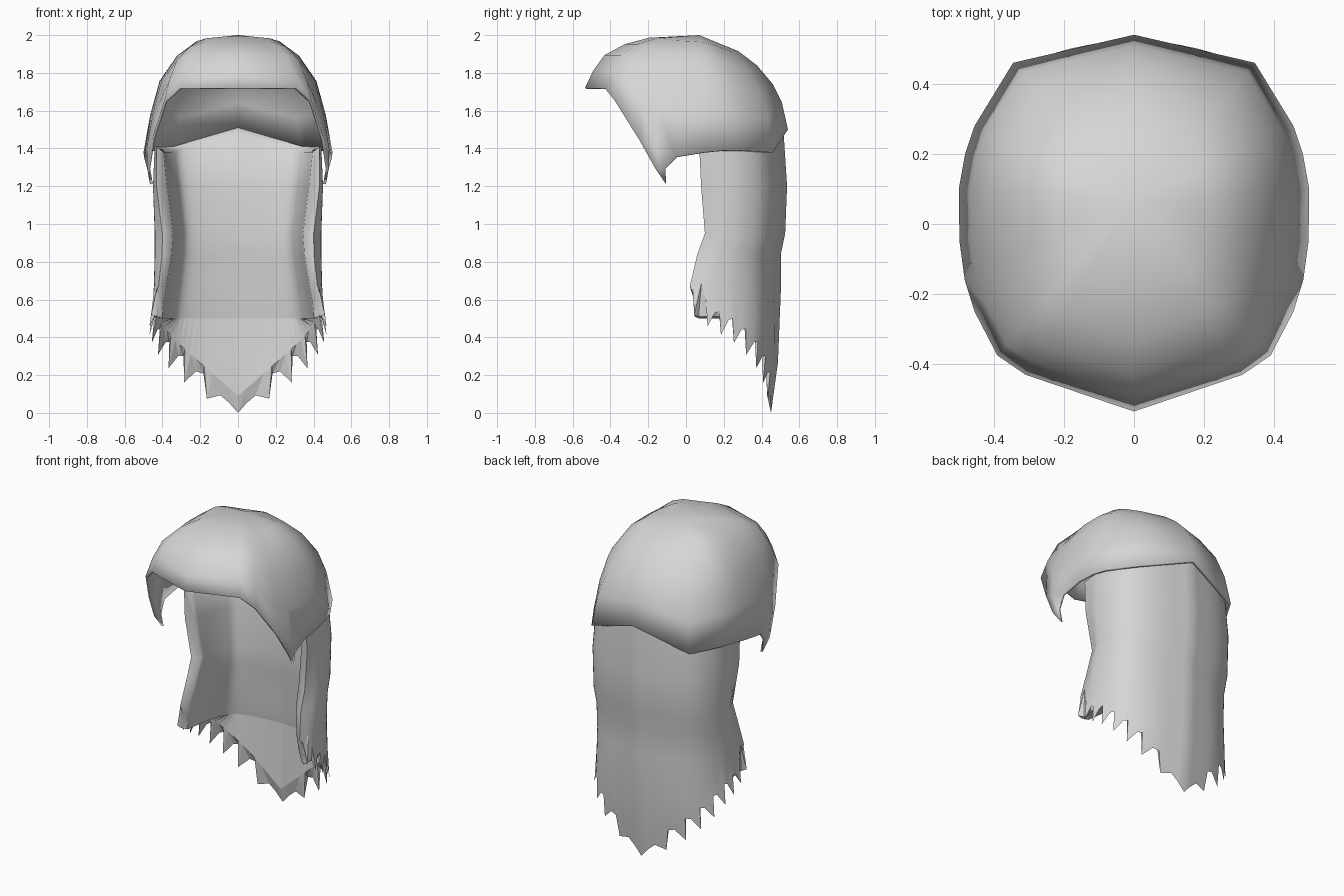
import bpy, bmesh, math
from mathutils import Vector

if "Cube" in bpy.data.objects:
    bpy.data.objects.remove(bpy.data.objects["Cube"])

hair = bpy.data.materials.new("hair_grey")
hair.diffuse_color = (0.67, 0.67, 0.67, 1)
hair.use_nodes = True
hair.node_tree.nodes["Principled BSDF"].inputs["Base Color"].default_value = hair.diffuse_color


def make(name, verts, faces, angle, outward, flat=0):
    """Half mesh on +x, mirrored; the last `flat` faces stay flat shaded."""
    bm = bmesh.new()
    vs = [bm.verts.new(v) for v in verts]
    tag = bm.faces.layers.int.new("flat")
    for k, f in enumerate(faces):
        face = bm.faces.new([vs[i] for i in f])
        face[tag] = 1 if k >= len(faces) - flat else 0
    bmesh.ops.remove_doubles(bm, verts=bm.verts, dist=1e-4)
    bmesh.ops.recalc_face_normals(bm, faces=bm.faces)
    bm.faces.ensure_lookup_table()
    if bm.faces[0].normal.dot(Vector(outward)) < 0:
        bmesh.ops.reverse_faces(bm, faces=bm.faces)
    flats = [f.index for f in bm.faces if f[tag]]
    me = bpy.data.meshes.new(name)
    bm.to_mesh(me)
    bm.free()
    ob = bpy.data.objects.new(name, me)
    bpy.context.collection.objects.link(ob)
    me.materials.append(hair)
    bpy.ops.object.select_all(action='DESELECT')
    ob.select_set(True)
    bpy.context.view_layer.objects.active = ob
    bpy.ops.object.shade_smooth_by_angle(angle=math.radians(angle))
    for i in flats:
        me.polygons[i].use_smooth = False
    m = ob.modifiers.new("mirror", 'MIRROR')
    m.use_clip = True
    return ob


def curve(table, t):
    """Smooth (Catmull-Rom) sample of evenly spaced tuples at t in 0..1."""
    n = len(table) - 1
    s = min(max(t, 0), 1) * n
    i = min(int(s), n - 1)
    s -= i
    out = []
    for k in range(len(table[0])):
        p1, p2 = table[i][k], table[i + 1][k]
        p0 = table[i - 1][k] if i > 0 else 2 * p1 - p2
        p3 = table[i + 2][k] if i + 2 <= n else 2 * p2 - p1
        out.append(.5 * (2 * p1 + (p2 - p0) * s
                         + (2 * p0 - 5 * p1 + 4 * p2 - p3) * s * s
                         + (3 * p1 - p0 - 3 * p2 + p3) * s ** 3))
    return out


# --- cap: rim from front centre to back centre, crown to rim profile
rim = [(0, -.535, 1.72), (.31, -.43, 1.72), (.39, -.375, 1.65),
       (.455, -.25, 1.45), (.483, -.16, 1.4), (.498, -.05, 1.355),
       (.5, .1, 1.38), (.482, .2, 1.39), (.455, .28, 1.39),
       (.345, .46, 1.38), (0, .54, 1.5)]
# radial share, drop share, extra drop towards the back
dome = [(0, 0, 0), (.44, .05, .12), (.65, .17, .15), (.83, .38, .14),
        (.93, .68, .03), (1, 1, 0)]
rows = len(dome)
verts, faces = [], []
for x, y, z in rim:
    back = max(0, y / .54) ** 1.5
    for f, h, extra in dome:
        verts.append((x * f, .07 * (1 - f) + y * f,
                      2 - (2 - z) * (h + extra * back)))
for c in range(len(rim) - 1):
    for r in range(rows - 1):
        a, b = c * rows + r, (c + 1) * rows + r
        faces.append((a, a + 1, b + 1) if r == 0 else (a, a + 1, b + 1, b))
# pointed side lock hanging from the rim
n = len(verts)
verts += [(.48, -.16, 1.29), (.466, -.105, 1.21), (.48, -.11, 1.29)]
p, q, s = (c * rows + rows - 1 for c in (3, 4, 5))
faces += [(p, n, q), (q, n, n + 2), (n, n + 1, n + 2), (q, n + 2, s)]
cap = make("hair_cap", verts, faces, 60, (0, 0, 1))
shell = cap.modifiers.new("thickness", 'SOLIDIFY')
shell.thickness, shell.offset = .015, -1

# --- long back hair: outer sheet with ragged hem, inner sheet, joined edges
N = 26
outer_plan = [(.44, 0), (.45, .25), (.432, .5), (.36, .74), (.22, .9), (0, 1)]
inner_plan = [(.395, 0), (.375, .35), (.345, .65), (.3, .86), (.17, .96), (0, 1)]
# z, width factor, front y, back y
outer_rows = [(1.5, .98, .07, .515), (1.2, 1, .08, .535), (.95, .98, .1, .525),
              (.84, .98, .06, .502), (.67, .99, .02, .503)]
inner_rows = [(1.42, 1, .09, .46), (1.2, .95, .1, .44), (.95, .87, .12, .41),
              (.84, .89, .08, .42), (.67, .96, .05, .435), (.58, 1, .05, .44),
              (.5, 1.02, .07, .45)]
hem = [(.6,), (.5,), (.43,), (.32,), (.19,), (0,)]
R = len(inner_rows)


def outer_point(u, z, width, front, back):
    x, t = curve(outer_plan, u)
    # the front edge pinches inwards around the waist
    pinch = .035 * max(0, 1 - u * 6) * max(0, 1 - abs(z - .9) / .4)
    return (x * width - pinch, front + (back - front) * t, z)


def top_z(x):
    return 1.38 + .1 * max(0, 1 - x / .35)


def hem_back(z):
    return .45 + .055 * min(z / .4, 1)


verts, faces, under_pts = [], [], []
for i in range(N):
    u = i / (N - 1)
    zb = max(0, curve(hem, u)[0])
    amp = min(1, (1 - u) * 6)
    for z, w, f, b in outer_rows:
        if z == 1.5:
            z = top_z(curve(outer_plan, u)[0]) + .03
        verts.append(outer_point(u, z, w, f, b))
    # repeating notch, swept tip and plain edge along the hem
    kind = i % 3
    edge = zb + amp * (.055, -.06, .03)[kind] + (.1 if i == 2 else 0)
    mid = .67 + (max(edge, zb) - .67) * .6
    verts.append(outer_point(u, mid, 1, .025, hem_back(mid)))
    us = u - .025 * amp if kind == 1 else u
    verts.append(outer_point(us, edge, 1.045 if kind == 1 else 1.01,
                             .035, hem_back(edge)))
    under_pts.append(outer_point(u, min(zb + .09, .51), .985, .045,
                                 hem_back(zb) - .02))
for i in range(N):
    u = i / (N - 1)
    x, t = curve(inner_plan, u)
    for z, w, f, b in inner_rows:
        if z == 1.42:
            z = top_z(x)
        verts.append((x * w, f + (b - f) * t, z))
off = N * R
low = len(verts)
verts += under_pts

for i in range(N - 1):
    for r in range(R - 1):
        a, b = i * R + r, (i + 1) * R + r
        faces.append((a, a + 1, b + 1, b))
        faces.append((off + a, off + b, off + b + 1, off + a + 1))
    a, b = i * R, (i + 1) * R
    faces.append((a, b, off + b, off + a))          # hidden top edge
for r in range(R - 1):                              # front edge strip
    faces.append((r, off + r, off + r + 1, r + 1))
faces.append((R - 1, off + R - 1, low))
under = 0
for i in range(N - 1):                              # faceted underside of hem
    a, b = i * R + R - 1, (i + 1) * R + R - 1
    c, d = low + i, low + i + 1
    faces += [(a, c, b), (b, c, d), (c, off + a, d), (d, off + a, off + b)]
    under += 4
make("long_back_hair", verts, faces, 65, (1, 0, 0), under)
